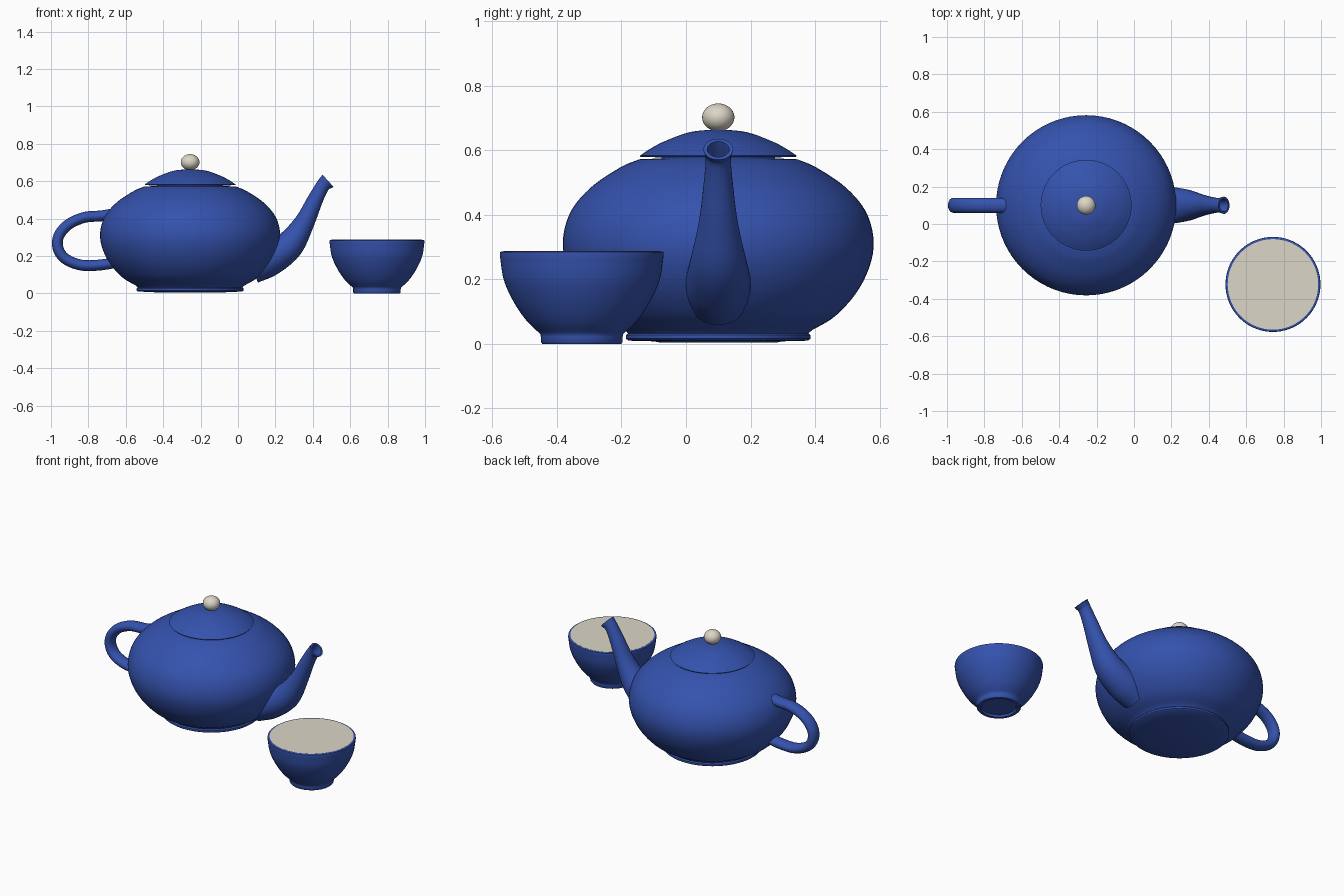
import bpy, math
from mathutils import Vector

if "Cube" in bpy.data.objects:
    bpy.data.objects.remove(bpy.data.objects["Cube"])

POT = (-0.256, 0.10)
CUP = (0.743, -0.323)


def material(name, color):
    m = bpy.data.materials.new(name)
    m.diffuse_color = (*color, 1)
    m.use_nodes = True
    m.node_tree.nodes["Principled BSDF"].inputs["Base Color"].default_value = m.diffuse_color
    return m


BLUE = material("blue_glaze", (0.035, 0.085, 0.42))
CREAM = material("cream_glaze", (0.72, 0.67, 0.57))
TEA = material("tea", (0.10, 0.032, 0.01))


def smooth_points(points, steps=6):
    """Catmull-Rom interpolation through tuples of any length."""
    pts = [Vector(p) for p in points]
    pts = [2 * pts[0] - pts[1]] + pts + [2 * pts[-1] - pts[-2]]
    out = []
    for a, b, c, d in zip(pts, pts[1:], pts[2:], pts[3:]):
        for i in range(steps):
            t = i / steps
            out.append(0.5 * (2 * b + (c - a) * t + (2 * a - 5 * b + 4 * c - d) * t * t
                              + (3 * b - a - 3 * c + d) * t ** 3))
    return out + [pts[-2]]


def mesh_object(name, verts, faces, mat, location=(0, 0, 0)):
    me = bpy.data.meshes.new(name)
    me.from_pydata(verts, [], faces)
    me.materials.append(mat)
    ob = bpy.data.objects.new(name, me)
    ob.location = location
    bpy.context.collection.objects.link(ob)
    bpy.ops.object.select_all(action='DESELECT')
    ob.select_set(True)
    bpy.context.view_layer.objects.active = ob
    bpy.ops.object.shade_smooth_by_angle(angle=math.radians(40))
    return ob


def ring_faces(rings, n):
    return [(i * n + j, i * n + (j + 1) % n, (i + 1) * n + (j + 1) % n, (i + 1) * n + j)
            for i in range(rings - 1) for j in range(n)]


def lathe(name, profile, centre, mat, n=72):
    """Revolve (radius, height) points; ends close when near the axis."""
    verts = [(r * math.cos(2 * math.pi * j / n), r * math.sin(2 * math.pi * j / n), z)
             for r, z in profile for j in range(n)]
    faces = ring_faces(len(profile), n)
    last = (len(profile) - 1) * n
    if profile[0][0] < 0.3:
        faces.append(tuple(reversed(range(n))))
    if profile[-1][0] < 0.3:
        faces.append(tuple(range(last, last + n)))
    return mesh_object(name, verts, faces, mat, (*centre, 0))


def tube(name, path, mat, n=28, cap_end=True):
    """Sweep an ellipse along (x, z, radius in plane, radius in y)."""
    verts = []
    for i, (x, z, rp, ry) in enumerate(path):
        a, b = path[max(i - 1, 0)], path[min(i + 1, len(path) - 1)]
        d = Vector((b[0] - a[0], b[1] - a[1])).normalized()
        for j in range(n):
            t = 2 * math.pi * j / n
            verts.append((x - d.y * rp * math.cos(t), POT[1] + ry * math.sin(t),
                          z + d.x * rp * math.cos(t)))
    return verts, ring_faces(len(path), n)


# Teapot body
side = smooth_points([(0.275, 0.034), (0.367, 0.09), (0.444, 0.184), (0.481, 0.295),
                      (0.462, 0.40), (0.398, 0.482), (0.305, 0.546), (0.245, 0.572)])
body = [(0.18, 0.004), (0.20, 0.008), (0.278, 0.010), (0.286, 0.016), (0.286, 0.027), (0.280, 0.033)]
lathe("teapot_body", body + [tuple(p) for p in side[1:]] + [(0.17, 0.575)], POT, BLUE)

# Lid with collar beneath
dome = smooth_points([(0.243, 0.583), (0.21, 0.605), (0.166, 0.628), (0.088, 0.656), (0.004, 0.665)])
lathe("teapot_lid", [(0.176, 0.56), (0.176, 0.578), (0.240, 0.579)] + [tuple(p) for p in dome], POT, BLUE)

# Lid knob
bpy.ops.mesh.primitive_uv_sphere_add(segments=32, ring_count=20, radius=0.05,
                                     location=(*POT, 0.702))
knob = bpy.context.object
knob.name = "lid_knob"
knob.scale.z = 0.86
knob.data.materials.append(CREAM)
bpy.ops.object.shade_smooth()

# Spout: flared tube whose mouth folds inwards
n = 28
outer = smooth_points([(0.07, 0.147, 0.096, 0.096), (0.17, 0.19, 0.095, 0.101),
                       (0.275, 0.26, 0.078, 0.086), (0.355, 0.38, 0.054, 0.060),
                       (0.412, 0.50, 0.042, 0.045), (0.453, 0.575, 0.037, 0.039),
                       (0.481, 0.603, 0.044, 0.046)])
verts, faces = tube("spout", outer, BLUE, n)
mouth = Vector((0.481, POT[1], 0.603))
back = Vector((-0.67, 0, -0.74))
start = len(verts) - n
for scale, depth in ((0.74, 0.0), (0.68, 0.015), (0.6, 0.07)):
    verts += [tuple(mouth + (Vector(v) - mouth) * scale + back * depth) for v in verts[start:start + n]]
faces = ring_faces(len(verts) // n, n)
faces += [tuple(reversed(range(n))), tuple(range(len(verts) - n, len(verts)))]
mesh_object("teapot_spout", verts, faces, BLUE)

# Handle: closed-in loop of slightly flattened tube
loop = smooth_points([(x, z, 0.029, 0.04) for x, z in (
    (-0.64, 0.43), (-0.73, 0.415), (-0.82, 0.407), (-0.905, 0.37), (-0.957, 0.31),
    (-0.963, 0.245), (-0.925, 0.187), (-0.84, 0.152), (-0.74, 0.152), (-0.63, 0.17))])
verts, faces = tube("handle", loop, BLUE, n)
faces += [tuple(reversed(range(n))), tuple(range(len(verts) - n, len(verts)))]
handle = mesh_object("teapot_handle", verts, faces, BLUE)

# Cup: outer shell, cream lining and tea
bowl = smooth_points([(0.128, 0.03), (0.172, 0.073), (0.212, 0.132), (0.242, 0.20), (0.254, 0.275)])
foot = [(0.10, 0.012), (0.105, 0.0), (0.122, 0.0), (0.127, 0.006), (0.127, 0.022)]
lathe("cup_shell", foot + [tuple(p) for p in bowl] + [(0.253, 0.284), (0.248, 0.287), (0.241, 0.287),
      (0.235, 0.27), (0.222, 0.20), (0.19, 0.13), (0.12, 0.05)], CUP, BLUE)
lining = smooth_points([(0.242, 0.2875), (0.234, 0.268), (0.220, 0.19), (0.188, 0.13), (0.115, 0.055)])
lathe("cup_lining", [tuple(p) for p in lining], CUP, CREAM)
lathe("tea_surface", [(0.221, 0.191), (0.11, 0.1915), (0.002, 0.1915)], CUP, TEA)

# Make all face directions consistent
for ob in bpy.context.scene.objects:
    bpy.ops.object.select_all(action='DESELECT')
    ob.select_set(True)
    bpy.context.view_layer.objects.active = ob
    bpy.ops.object.mode_set(mode='EDIT')
    bpy.ops.mesh.select_all(action='SELECT')
    if ob.name not in ("cup_lining", "tea_surface"):
        bpy.ops.mesh.normals_make_consistent(inside=False)
    bpy.ops.object.mode_set(mode='OBJECT')
